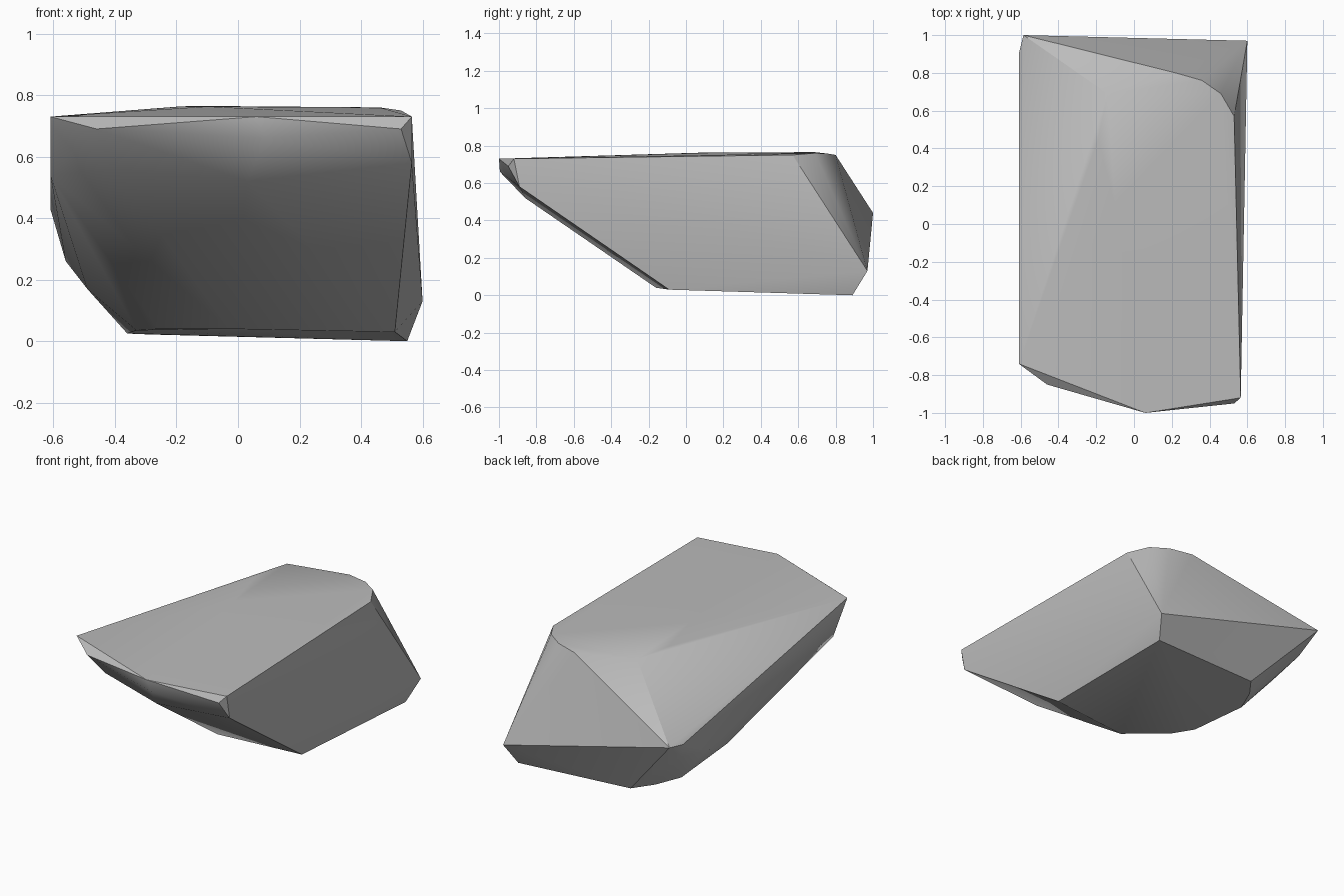
import bpy
import bmesh
from math import radians
from mathutils import Vector

default_cube = bpy.data.objects.get("Cube")
if default_cube:
    bpy.data.objects.remove(default_cube, do_unlink=True)


def make_material(name, shade):
    """Create one flat grey material."""
    material = bpy.data.materials.new(name)
    material.use_nodes = True
    colour = (shade, shade, shade, 1)
    material.diffuse_color = colour
    shader = material.node_tree.nodes["Principled BSDF"]
    shader.inputs["Base Color"].default_value = colour
    shader.inputs["Roughness"].default_value = .9
    return material


def make_boulder(name, outlines, material):
    """Wrap a tight convex skin around a set of corner outlines."""
    mesh = bpy.data.meshes.new(name)
    bm = bmesh.new()
    for outline in outlines:
        for corner in outline:
            bm.verts.new(Vector(corner))
    hull = bmesh.ops.convex_hull(bm, input=bm.verts[:])
    leftovers = {v for v in hull["geom_interior"] + hull["geom_unused"]
                 if isinstance(v, bmesh.types.BMVert)}
    bmesh.ops.delete(bm, geom=list(leftovers), context="VERTS")
    bmesh.ops.recalc_face_normals(bm, faces=bm.faces[:])
    bm.to_mesh(mesh)
    bm.free()
    mesh.materials.append(material)
    boulder = bpy.data.objects.new(name, mesh)
    bpy.context.collection.objects.link(boulder)
    return boulder


# Almost flat crown, rounded towards its back left corner
crown = [
    (-.14, .69, .765), (-.19, .45, .763), (-.1, .1, .763),
    (.22, .8, .75), (.36, .76, .757), (.46, .69, .76), (.53, .57, .75),
]

# Overhanging front lip
lip = [
    (-.61, -.74, .73), (-.46, -.85, .69), (.06, -1, .73), (.09, -.995, .66),
    (.53, -.95, .69), (.565, -.92, .73),
]

# Rounded turn below the lip
under_lip = [
    (-.61, -.6, .54), (-.4, -.76, .56), (.03, -.86, .52),
    (.3, -.91, .59), (.565, -.89, .58),
]

# Back wall and the worn right flank
back = [(.6, .97, .13), (-.585, 1, .44), (-.61, .9, .43)]
flank = [(-.56, .85, .32), (-.56, .6, .26), (-.49, .29, .17)]

# Base, cut square on the left and curved on the right
base = [
    (.55, .89, 0), (-.2, .84, .02), (-.29, .72, .022), (-.36, .56, .025),
    (-.33, .17, .035), (-.26, .04, .04), (-.03, -.16, .04), (.51, -.09, .03),
]

stone = make_material("stone_grey", .5)
boulder = make_boulder("boulder", [crown, lip, under_lip, back, flank, base], stone)

# Soft shading over the worn areas, crisp on the main breaks
bpy.ops.object.select_all(action="DESELECT")
bpy.context.view_layer.objects.active = boulder
boulder.select_set(True)
bpy.ops.object.shade_smooth_by_angle(angle=radians(30))
